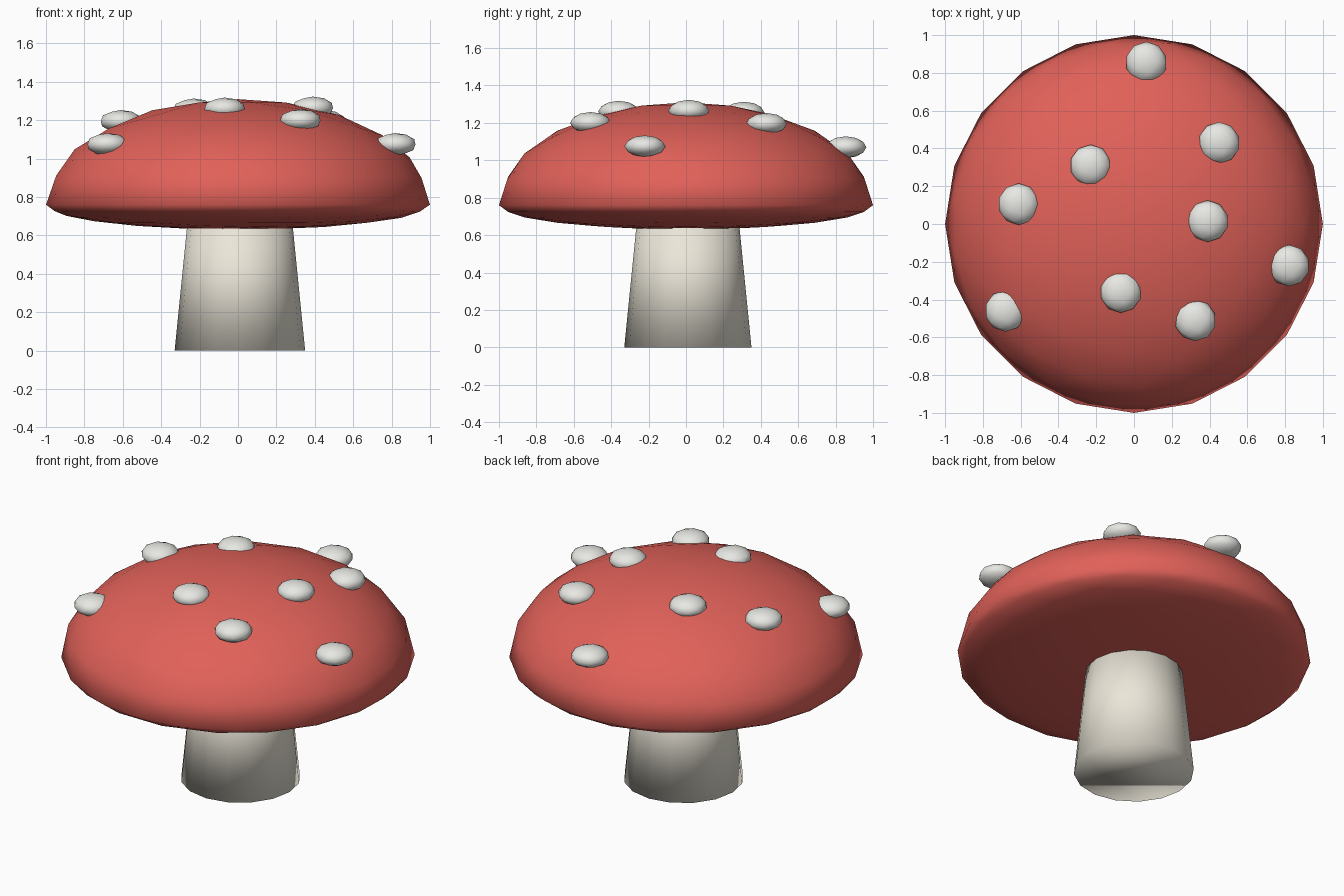
import bpy

if "Cube" in bpy.data.objects:
    bpy.data.objects.remove(bpy.data.objects["Cube"])


def material(name, color):
    mat = bpy.data.materials.new(name)
    mat.diffuse_color = (*color, 1)
    mat.use_nodes = True
    mat.node_tree.nodes["Principled BSDF"].inputs["Base Color"].default_value = mat.diffuse_color
    return mat


def finish(name, mat):
    obj = bpy.context.object
    obj.name = name
    obj.data.materials.append(mat)
    bpy.ops.object.shade_smooth()
    return obj


red = material("cap_red", (0.75, 0.12, 0.10))
cream = material("stem_cream", (0.83, 0.79, 0.69))
white = material("spot_white", (0.80, 0.80, 0.77))

# Stem: tapered, its top hidden inside the cap
bpy.ops.mesh.primitive_cone_add(vertices=16, radius1=0.34, radius2=0.268, depth=0.72,
                                location=(0.01, 0.01, 0.36))
finish("stem", cream)

# Cap: domed top, shallow underside
bpy.ops.mesh.primitive_ico_sphere_add(subdivisions=3, radius=1, location=(0, 0, 0.76))
cap = finish("cap", red)
for v in cap.data.vertices:
    v.co.z *= 0.55 if v.co.z > 0 else 0.13

# Spots: flattened balls set into the cap
spots = [(0.065, 0.855, 1.07), (0.45, 0.43, 1.195), (-0.23, 0.31, 1.255),
         (-0.61, 0.105, 1.195), (0.39, 0.015, 1.265), (0.82, -0.22, 1.075),
         (-0.07, -0.36, 1.26), (0.325, -0.51, 1.20), (-0.68, -0.46, 1.075)]
for i, pos in enumerate(spots):
    bpy.ops.mesh.primitive_ico_sphere_add(subdivisions=2, radius=0.11, location=pos)
    spot = finish(f"spot_{i + 1}", white)
    for v in spot.data.vertices:
        v.co.z *= 0.53
